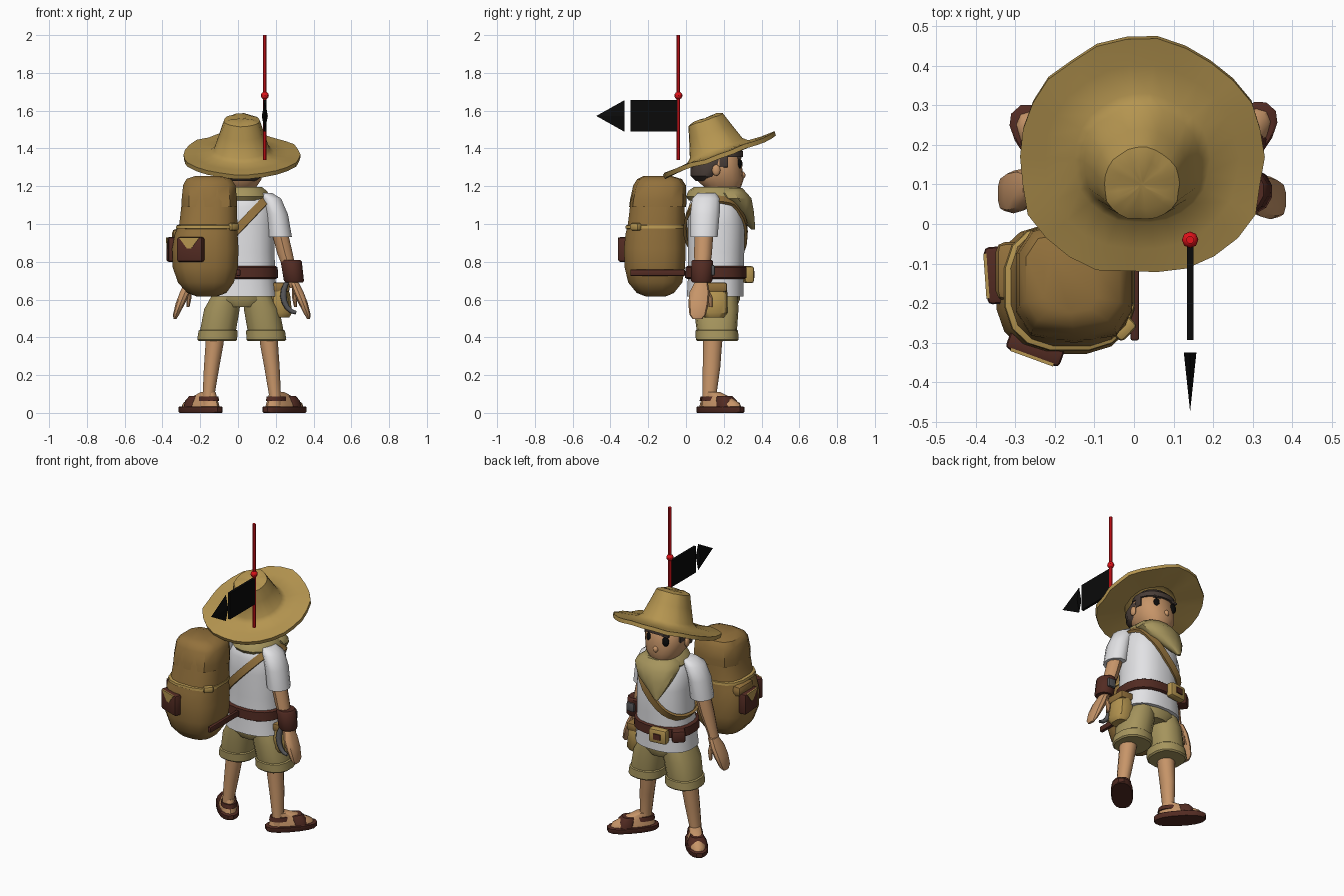
import bpy, bmesh, math, random
from mathutils import Vector, Matrix

random.seed(4)
COLOURS = {
    "straw": (0.46, 0.30, 0.08), "canvas": (0.29, 0.165, 0.045), "white_cloth": (0.76, 0.76, 0.78),
    "skin": (0.57, 0.30, 0.14), "leather": (0.085, 0.024, 0.016), "khaki": (0.38, 0.30, 0.11),
    "hair_brown": (0.065, 0.046, 0.038), "red": (0.75, 0.006, 0.01), "black": (0.003, 0.003, 0.003),
    "iron": (0.09, 0.09, 0.095)}
MATS = {}
for key, rgb in COLOURS.items():
    MATS[key] = bpy.data.materials.new(key)
    MATS[key].diffuse_color = (*rgb, 1)
MID = 0.02  # body mirror line


def finish(name, bm, mat, smooth=True):
    bmesh.ops.recalc_face_normals(bm, faces=bm.faces)
    me = bpy.data.meshes.new(name)
    bm.to_mesh(me)
    bm.free()
    me.materials.append(MATS[mat])
    ob = bpy.data.objects.new(name, me)
    bpy.context.collection.objects.link(ob)
    if smooth:
        bpy.context.view_layer.objects.active = ob
        ob.select_set(True)
        bpy.ops.object.shade_smooth_by_angle(angle=math.radians(40))
        ob.select_set(False)
    return ob


def oval(a, p):
    c, s = math.cos(a), math.sin(a)
    return (math.copysign(abs(c) ** (2 / p), c), math.copysign(abs(s) ** (2 / p), s))


def skin_rings(bm, rings, closed=False):
    n = len(rings[0])
    pairs = list(zip(rings, rings[1:])) + ([(rings[-1], rings[0])] if closed else [])
    for a, b in pairs:
        for i in range(n):
            bm.faces.new((a[i], a[(i + 1) % n], b[(i + 1) % n], b[i]))
    if not closed:
        bm.faces.new(rings[0])
        bm.faces.new(rings[-1])


def loft(name, rings, mat, n=14, p=2.0, side=1, at=None, yaw=0):
    """Stack of horizontal ovals (x, y, z, rx, ry); side -1 mirrors across the body."""
    bm = bmesh.new()
    loops = []
    for x, y, z, rx, ry in rings:
        x = x if side == 1 else 2 * MID - x
        loops.append([bm.verts.new((x + rx * u, y + ry * v, z)) for u, v in
                      (oval(2 * math.pi * (i + 0.5) / n, p) for i in range(n))])
    skin_rings(bm, loops)
    if at:
        bm.transform(Matrix.Translation(at) @ Matrix.Rotation(yaw, 4, 'Z'))
    return finish(name, bm, mat)


def ball(name, loc, size, mat, seg=12):
    bm = bmesh.new()
    bmesh.ops.create_uvsphere(bm, u_segments=seg, v_segments=8, radius=1)
    bm.transform(Matrix.Translation(loc) @ Matrix.Diagonal((*size, 1)))
    return finish(name, bm, mat)


def box(name, loc, size, mat, yaw=0, bevel=0.0, taper=1.0):
    bm = bmesh.new()
    bmesh.ops.create_cube(bm, size=1)
    for v in bm.verts:
        if v.co.z < 0:
            v.co.x *= taper
    bm.transform(Matrix.Diagonal((*size, 1)))
    if bevel:
        bmesh.ops.bevel(bm, geom=bm.edges[:], offset=bevel, segments=2, affect='EDGES', profile=0.5)
    bm.transform(Matrix.Translation(loc) @ Matrix.Rotation(yaw, 4, 'Z'))
    return finish(name, bm, mat)


def strap_loop(name, pts, centre, w, t, mat):
    """Closed flat ribbon that hugs a body around centre."""
    bm = bmesh.new()
    loops = []
    for i, q in enumerate(pts):
        tan = (pts[(i + 1) % len(pts)] - pts[i - 1]).normalized()
        out = q - centre
        out = (out - tan * out.dot(tan)).normalized()
        wide = tan.cross(out)
        loops.append([bm.verts.new(q + wide * w * a + out * t * b)
                      for a, b in ((-1, -1), (1, -1), (1, 1), (-1, 1))])
    skin_rings(bm, loops, closed=True)
    return finish(name, bm, mat)


# straw hat: tilted lathe with a ragged brim and a slightly dented crown
bm = bmesh.new()
profile = [(0.01, 0.205), (0.065, 0.207), (0.098, 0.195), (0.12, 0.125), (0.15, 0.035), (0.175, 0.014),
           (0.25, 0.008), (0.318, 0.006), (0.316, -0.018), (0.24, -0.014), (0.15, -0.008), (0.105, 0.1), (0.01, 0.15)]
seg = 26
wob = [random.uniform(-0.012, 0.01) for _ in range(seg)]
loops = []
for r, z in profile:
    k = 1 if r > 0.3 else 0.35
    loops.append([bm.verts.new(((r + wob[i] * k) * math.cos(2 * math.pi * i / seg),
                                (r + wob[i] * k) * math.sin(2 * math.pi * i / seg),
                                z + wob[i] * k * 0.7)) for i in range(seg)])
skin_rings(bm, loops)
bm.transform(Matrix.Translation((0.02, 0.17, 1.367)) @ Matrix.Rotation(math.radians(20.5), 4, 'X'))
finish("straw_hat", bm, "straw")

# head, hair and face
HX = 0.01
loft("head", [(HX + .03, .16, 1.14, .062, .075), (HX + .03, .16, 1.19, .065, .085), (HX, .195, 1.192, .085, .095),
              (HX, .18, 1.235, .115, .125), (HX, .172, 1.3, .127, .125), (HX, .17, 1.36, .118, .118),
              (HX, .165, 1.42, .07, .08)], "skin", 18, 2.3)
loft("back_hair", [(HX, .115, 1.228, .085, .065), (HX, .115, 1.255, .122, .09), (HX, .128, 1.31, .134, .105),
                   (HX, .15, 1.345, .122, .1), (HX, .165, 1.39, .1, .085)], "hair_brown", 14, 2.1)
loft("fringe", [(HX, .185, 1.355, .128, .118), (HX, .19, 1.385, .124, .113), (HX, .18, 1.42, .085, .085)],
     "hair_brown", 16, 2.2)
ball("nose", (HX - .005, .297, 1.258), (.017, .018, .02), "skin")
for ex, ey in ((-.055, .284), (.062, .278)):
    ball("eye", (ex, ey, 1.316), (.022, .015, .03), "black")
    box("eyebrow", (ex, ey + .002, 1.354), (.045, .016, .012), "hair_brown")
for s in (-1, 1):
    ball("ear", (HX + s * .13, .16, 1.285), (.013, .022, .03), "skin")
    box("sideburn", (HX + s * .122, .2, 1.33), (.012, .045, .06), "hair_brown", bevel=.004)

# shirt, belt and cross strap
loft("shirt", [(.025, .155, .615, .186, .152), (.025, .158, .72, .174, .149), (.03, .16, .85, .165, .15),
               (.03, .16, 1.0, .165, .152), (.03, .155, 1.09, .158, .143), (.03, .15, 1.155, .12, .118),
               (.03, .15, 1.18, .07, .08)], "white_cloth", 20, 2.4)
loft("belt", [(.025, .158, .71, .178, .155), (.025, .158, .716, .189, .165), (.025, .158, .77, .187, .163),
              (.025, .158, .777, .176, .154)], "leather", 20, 2.4)
pts = []
for i in range(28):
    u, v = oval(2 * math.pi * i / 28, 2.4)
    x = .02 + .16 * u
    z = min(.975 + 1.05 * x, 1.13) - (.05 * (1 - u * u) if v > 0 else 0)
    pts.append(Vector((x, .157 + (.161 - max(z - 1.02, 0) * .25) * v, z)))
strap_loop("cross_strap", pts, Vector((.02, .157, .96)), .022, .008, "canvas")

# neckerchief with a wide front drape
loft("scarf_roll", [(.03, .155, 1.125, .125, .14), (.03, .155, 1.145, .14, .155), (.03, .155, 1.175, .126, .142),
                    (.03, .16, 1.195, .1, .12), (.03, .16, 1.185, .07, .085)], "khaki", 14, 2.1)
loft("scarf_drape", [(-.04, .355, .97, .012, .01), (-.02, .33, 1.02, .06, .035), (.01, .3, 1.075, .115, .06),
                     (.028, .25, 1.135, .145, .1), (.03, .23, 1.165, .135, .095), (.03, .23, 1.19, .1, .07)],
     "khaki", 12)

# limbs, shorts and sandals, one set per side
for s in (1, -1):
    tag = "right" if s == 1 else "left"
    loft(tag + "_sleeve", [(.14, .11, 1.165, .04, .05), (.175, .105, 1.135, .055, .075), (.205, .1, 1.05, .062, .08),
                           (.222, .095, .93, .066, .075)], "white_cloth", 12, side=s)
    loft(tag + "_forearm", [(.222, .095, .95, .045, .05), (.25, .09, .84, .043, .047), (.285, .083, .72, .03, .036),
                            (.3, .08, .66, .026, .036)], "skin", 10, side=s)
    h = 0 if s == 1 else .015
    loft(tag + "_hand", [(.298, .08 + h, .69, .024, .035), (.32, .072 + h, .64, .028, .053),
                         (.345, .066 + h, .58, .026, .054), (.368, .062 + h, .52, .017, .044),
                         (.374, .06 + h, .497, .008, .025)], "skin", 10, 2.5, side=s)
    loft(tag + "_thumb", [(.3, .1, .66, .016, .02), (.3, .125, .61, .015, .016), (.305, .13, .56, .009, .01)],
         "skin", 8, side=s)
    loft(tag + "_shorts_leg", [(.15, .165, .38, .1, .105), (.15, .165, .388, .108, .113),
                               (.146, .163, .435, .105, .113), (.145, .163, .44, .097, .107),
                               (.125, .16, .55, .096, .118), (.1, .158, .63, .075, .115)], "khaki", 14, 2.4, side=s)
    loft(tag + "_leg", [(.158, .145, .46, .055, .058), (.165, .14, .36, .049, .052), (.18, .135, .24, .042, .048),
                        (.195, .125, .1, .033, .038), (.197, .125, .04, .036, .042)], "skin", 12, side=s)
    at, yaw = ((.246, .185, 0), -math.radians(42)) if s == 1 else ((-.198, .178, 0), math.radians(42))
    loft(tag + "_sole", [(0, 0, 0, .06, .147), (0, 0, .006, .064, .153), (0, 0, .03, .064, .153),
                         (0, 0, .034, .06, .147)], "leather", 16, 2.4, at=at, yaw=yaw)
    loft(tag + "_foot", [(0, 0, .03, .052, .135), (0, -.002, .052, .048, .126), (0, -.03, .085, .037, .085),
                         (0, -.06, .11, .033, .045)], "skin", 14, 2.3, at=at, yaw=yaw)
    loft(tag + "_toe_strap", [(0, .045, .03, .059, .047), (0, .04, .065, .054, .044), (0, .025, .09, .038, .037)],
         "leather", 12, 3, at=at, yaw=yaw)
    loft(tag + "_heel_strap", [(0, -.06, .062, .047, .072), (0, -.062, .088, .043, .064)], "leather", 14,
         at=at, yaw=yaw)
loft("shorts_seat", [(.02, .16, .56, .1, .11), (.02, .158, .6, .165, .13), (.02, .158, .69, .15, .125)],
     "khaki", 16, 2.2)
loft("wristband", [(.298, .083, .69, .048, .05), (.296, .083, .7, .055, .058), (.282, .086, .8, .058, .06),
                   (.28, .086, .81, .05, .052)], "leather", 12)
box("wrist_buckle", (.29, .143, .755), (.05, .02, .055), "iron", bevel=.006)

# belt pouches and curved iron tool
box("front_pouch", (-.04, .33, .732), (.115, .05, .09), "straw", bevel=.014, yaw=.12)
box("front_pouch_patch", (-.043, .357, .732), (.045, .008, .036), "leather", yaw=.12)
box("side_case", (-.135, .27, .735), (.08, .07, .075), "leather", yaw=.7, bevel=.014)
loft("hip_pouch", [(.228, .15, .505, .045, .05), (.23, .15, .53, .058, .07), (.225, .15, .63, .052, .07),
                   (.215, .15, .69, .035, .055)], "straw", 10, 3)
box("hip_pouch_flap", (.225, .15, .665), (.095, .135, .05), "canvas", bevel=.012)
cu = bpy.data.curves.new("iron_hook", 'CURVE')
cu.dimensions, cu.bevel_depth, cu.bevel_resolution = '3D', .017, 1
sp = cu.splines.new('POLY')
sp.points.add(8)
for i, q in enumerate(sp.points):
    a = math.radians(100 + i * 21)
    q.co = (.31 + .07 * math.cos(a), .07 + .012 * math.sin(a), .625 + .095 * math.sin(a), 1)
    q.radius = 1.1 - abs(i - 4) * .13
cu.materials.append(MATS["iron"])
bpy.context.collection.objects.link(bpy.data.objects.new("iron_hook", cu))

# backpack: round lower bag, boxier upper bag and lid
loft("backpack_body", [(-.165, -.16, .615, .05, .05), (-.165, -.162, .635, .105, .1), (-.17, -.163, .69, .15, .145),
                       (-.173, -.165, .77, .175, .162), (-.173, -.165, .87, .178, .166), (-.168, -.162, .95, .168, .16),
                       (-.157, -.157, 1.0, .156, .153), (-.152, -.15, 1.12, .147, .145),
                       (-.152, -.14, 1.2, .138, .135), (-.152, -.14, 1.235, .115, .11)], "canvas", 16, 2.7)
loft("backpack_lid", [(-.152, -.15, 1.09, .151, .151), (-.152, -.147, 1.13, .151, .149), (-.152, -.14, 1.205, .143, .139),
                      (-.155, -.14, 1.238, .122, .118), (-.16, -.15, 1.254, .07, .075)], "canvas", 10, 3.2)
loft("backpack_cord", [(-.163, -.16, .972, .15, .15), (-.163, -.16, .977, .168, .163), (-.163, -.16, .992, .165, .161),
                       (-.163, -.16, .998, .15, .148)], "straw", 16, 2.7)
box("cord_knot", (-.025, -.265, .985), (.06, .04, .04), "straw", yaw=.8, bevel=.012)
box("backpack_lower_strap", (.002, -.15, .742), (.022, .29, .035), "leather", bevel=.006)
# pack pockets: leather front with a pointed straw flap plate
for name, x, y, yaw in (("rear", -.25, -.315, -.35), ("side", -.35, -.13, -1.5)):
    d = Vector((math.sin(yaw), -math.cos(yaw), 0))
    c = Vector((x, y, .865))
    box(name + "_pocket", c, (.145, .05, .13), "leather", yaw=yaw, bevel=.012)
    box(name + "_pocket_flap", c + d * .0235 + Vector((0, 0, .034)), (.115, .008, .058), "straw", yaw=yaw, taper=.2)
box("side_pocket_bag", (-.305, -.12, .94), (.09, .15, .07), "canvas", bevel=.025)

# floating marker: red pole with bead and black pennant
PX, PY = .142, -.04
loft("red_pole", [(PX, PY, 1.34, .01, .01), (PX, PY, 2.0, .01, .01)], "red", 8)
ball("pole_bead", (PX, PY, 1.68), (.021, .021, .021), "red", 8)
box("pennant_bar", (PX, -.168, 1.572), (.016, .252, .167), "black")
bm = bmesh.new()
tip = bm.verts.new((PX, -.475, 1.572))
base = [bm.verts.new((PX + a, -.325, 1.572 + b)) for a, b in ((.016, 0), (0, .084), (-.016, 0), (0, -.084))]
bm.faces.new(base)
for i in range(4):
    bm.faces.new((base[i], base[(i + 1) % 4], tip))
finish("pennant_tip", bm, "black", smooth=False)
